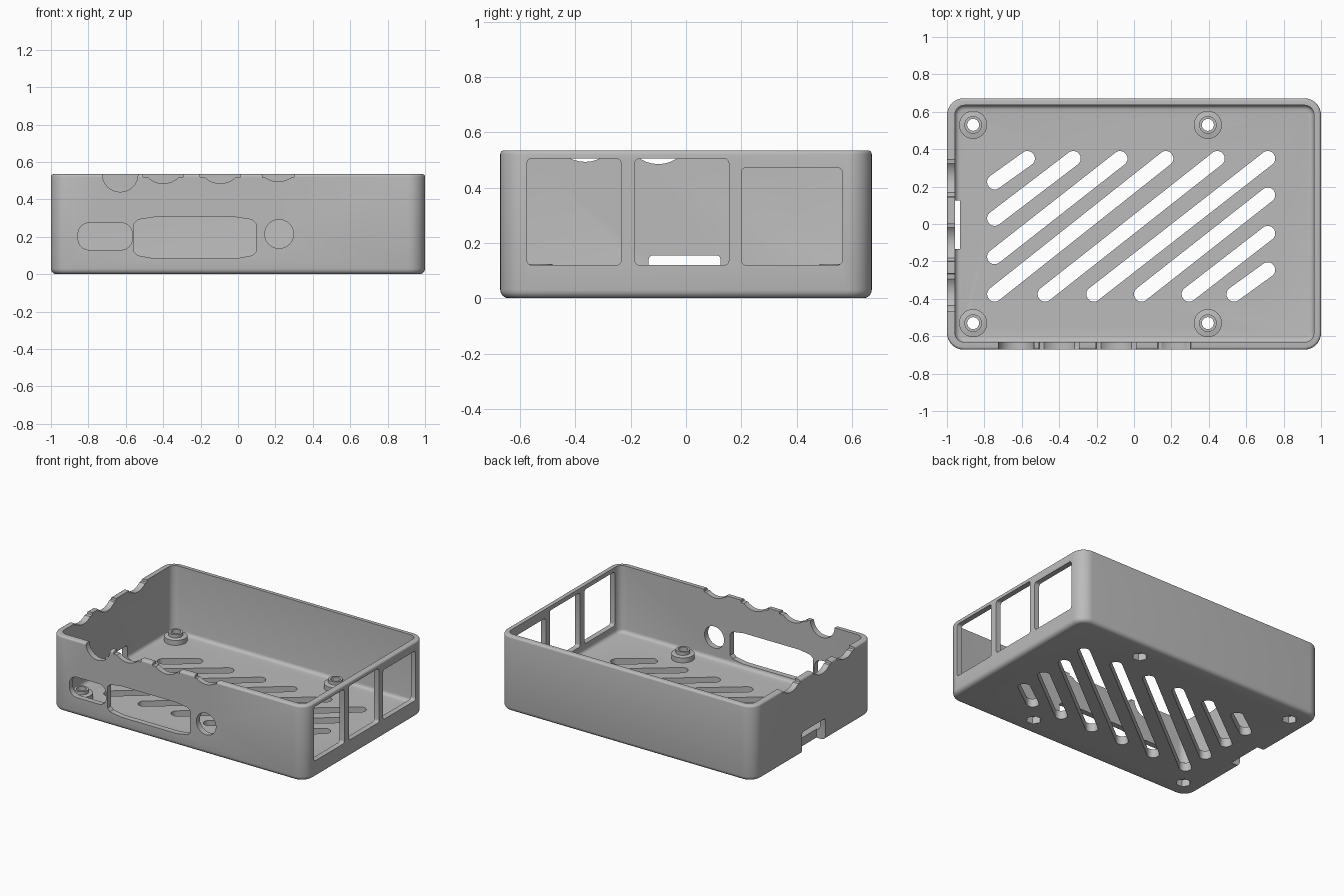
import bpy, bmesh, math
from mathutils import Vector, Matrix

cube = bpy.data.objects.get("Cube")
if cube:
    bpy.data.objects.remove(cube)

grey = bpy.data.materials.new("plain_grey")
grey.use_nodes = True
colour = (0.5, 0.5, 0.5, 1)
grey.diffuse_color = colour
grey.node_tree.nodes["Principled BSDF"].inputs["Base Color"].default_value = colour


def make(name, bm):
    bmesh.ops.recalc_face_normals(bm, faces=bm.faces)
    me = bpy.data.meshes.new(name)
    bm.to_mesh(me)
    bm.free()
    me.materials.append(grey)
    ob = bpy.data.objects.new(name, me)
    bpy.context.collection.objects.link(ob)
    return ob


def rounded(u0, u1, v0, v1, r, n=8):
    """Outline of a rounded rectangle."""
    pts = []
    corners = [(u1 - r, v1 - r), (u0 + r, v1 - r), (u0 + r, v0 + r), (u1 - r, v0 + r)]
    for q, (u, v) in enumerate(corners):
        for i in range(n + 1):
            a = (q + i / n) * math.pi / 2
            pts.append((u + r * math.cos(a), v + r * math.sin(a)))
    return pts


def circle(u, v, r, n=32):
    return [(u + r * math.cos(math.tau * i / n), v + r * math.sin(math.tau * i / n)) for i in range(n)]


def prism(outline, axis, lo, hi):
    """Extrude an outline along an axis from lo to hi."""
    place = {"x": lambda u, v: (lo, u, v), "y": lambda u, v: (u, lo, v), "z": lambda u, v: (u, v, lo)}[axis]
    bm = bmesh.new()
    face = bm.faces.new([bm.verts.new(place(u, v)) for u, v in outline])
    top = bmesh.ops.extrude_face_region(bm, geom=[face])
    step = Vector([(hi - lo) if a == axis else 0 for a in "xyz"])
    bmesh.ops.translate(bm, vec=step, verts=[g for g in top["geom"] if isinstance(g, bmesh.types.BMVert)])
    bmesh.ops.recalc_face_normals(bm, faces=bm.faces)
    return bm


def soften(bm, z, width):
    """Round the rim edges lying at height z."""
    rim = [e for e in bm.edges if all(abs(v.co.z - z) < 1e-5 for v in e.verts)]
    bmesh.ops.bevel(bm, geom=rim, offset=width, segments=4, affect="EDGES", profile=0.5)
    return bm


# Outer tray body
H = 0.535
body = prism(rounded(-1, 1, -0.672, 0.672, 0.09), "z", 0, H)
soften(body, 0, 0.03)
soften(body, H, 0.014)
tray = make("case_tray", body)

cutters = []


def cut(bm):
    cutters.append(make("cutter", bm))


# Inner cavity
FLOOR = 0.06
cut(soften(prism(rounded(-0.957, 0.962, -0.632, 0.635, 0.05), "z", FLOOR, 1), FLOOR, 0.025))

# Diagonal floor vents
starts = [(-0.745, y) for y in (0.225, 0.03, -0.175)] + [(x, -0.375) for x in (-0.745, -0.475, -0.215, 0.04, 0.295, 0.535)]
ends = [(x, 0.35) for x in (-0.57, -0.325, -0.075, 0.17, 0.445, 0.715)] + [(0.715, y) for y in (0.155, -0.05, -0.245)]
for a, b in zip(starts, ends):
    d = Vector(b) - Vector(a)
    vent = prism(rounded(-0.04, d.length + 0.04, -0.04, 0.04, 0.0395), "z", -0.1, 0.2)
    turn = Matrix.Translation((*a, 0)) @ Matrix.Rotation(math.atan2(d.y, d.x), 4, "Z")
    bmesh.ops.transform(vent, matrix=turn, verts=vent.verts)
    cut(vent)

# Port openings in the front wall
front = ("y", -0.8, -0.55)
cut(prism(rounded(-0.855, -0.565, 0.13, 0.275, 0.06), *front))
cut(prism(circle(0.22, 0.215, 0.077), *front))
port = [(-0.555, 0.12), (-0.535, 0.1), (-0.45, 0.085), (-0.01, 0.085), (0.075, 0.1), (0.095, 0.12),
        (0.095, 0.272), (0.075, 0.292), (-0.01, 0.305), (-0.45, 0.305), (-0.535, 0.292), (-0.555, 0.272)]
cut(prism(port, *front))

# Rim scallops: a shallow step with an arc below it
cut(prism(circle(-0.63, H, 0.095), *front))
for x, half, dip in ((-0.4, 0.107, 0.485), (-0.095, 0.107, 0.485), (0.215, 0.085, 0.495)):
    cut(prism(rounded(x - half, x + half, 0.517, 0.7, 0.004, 2), *front))
    cut(prism(circle(x, dip + 0.12, 0.12), *front))
side = ("x", -1.1, -0.9)
for y, dip in ((-0.365, 0.493), (-0.1, 0.485), (0.245, 0.488)):
    cut(prism(rounded(y - 0.1, y + 0.1, 0.517, 0.7, 0.004, 2), *side))
    cut(prism(circle(y, dip + 0.12, 0.12), *side))

# Card slot low in the right wall
cut(prism(rounded(-0.135, 0.125, -0.1, 0.155, 0.015, 3), "x", -1.1, -0.93))

# Three windows in the left wall
for y0, y1, top in ((-0.575, -0.235, 0.505), (-0.185, 0.155, 0.505), (0.2, 0.565, 0.472)):
    cut(prism(rounded(y0, y1, 0.12, top, 0.017, 4), "x", 0.9, 1.1))

# Screw holes with hexagonal nut pockets
mounts = [(x, y) for x in (-0.86, 0.395) for y in (-0.53, 0.53)]
for x, y in mounts:
    cut(prism(circle(x, y, 0.032, 24), "z", -0.1, 0.3))
    cut(prism(circle(x, y, 0.05, 6), "z", -0.1, 0.05))

# Apply all cuts
for c in cutters:
    c.hide_render = True
    m = tray.modifiers.new("cut", "BOOLEAN")
    m.operation, m.solver, m.object = "DIFFERENCE", "EXACT", c
result = bpy.data.meshes.new_from_object(tray.evaluated_get(bpy.context.evaluated_depsgraph_get()))
tray.modifiers.clear()
tray.data = result
for c in cutters:
    bpy.data.objects.remove(c)

# Stepped hollow screw bosses
parts = [tray]
profile = [(0.032, 0.05), (0.032, 0.123), (0.047, 0.123), (0.047, 0.1), (0.075, 0.095), (0.075, 0.05)]
for k, (mx, my) in enumerate(mounts):
    bm = bmesh.new()
    n = 24
    rings = [[bm.verts.new((mx + x, my + y, z)) for x, y in circle(0, 0, r, n)] for r, z in profile]
    for i, ring in enumerate(rings):
        after = rings[(i + 1) % len(rings)]
        for j in range(n):
            bm.faces.new((ring[j], ring[(j + 1) % n], after[(j + 1) % n], after[j]))
    parts.append(make(f"screw_boss_{k + 1}", bm))

# Smooth rounded surfaces, keep crisp edges
bpy.ops.object.select_all(action="DESELECT")
for ob in parts:
    ob.select_set(True)
bpy.context.view_layer.objects.active = tray
bpy.ops.object.shade_smooth_by_angle(angle=math.radians(30))
